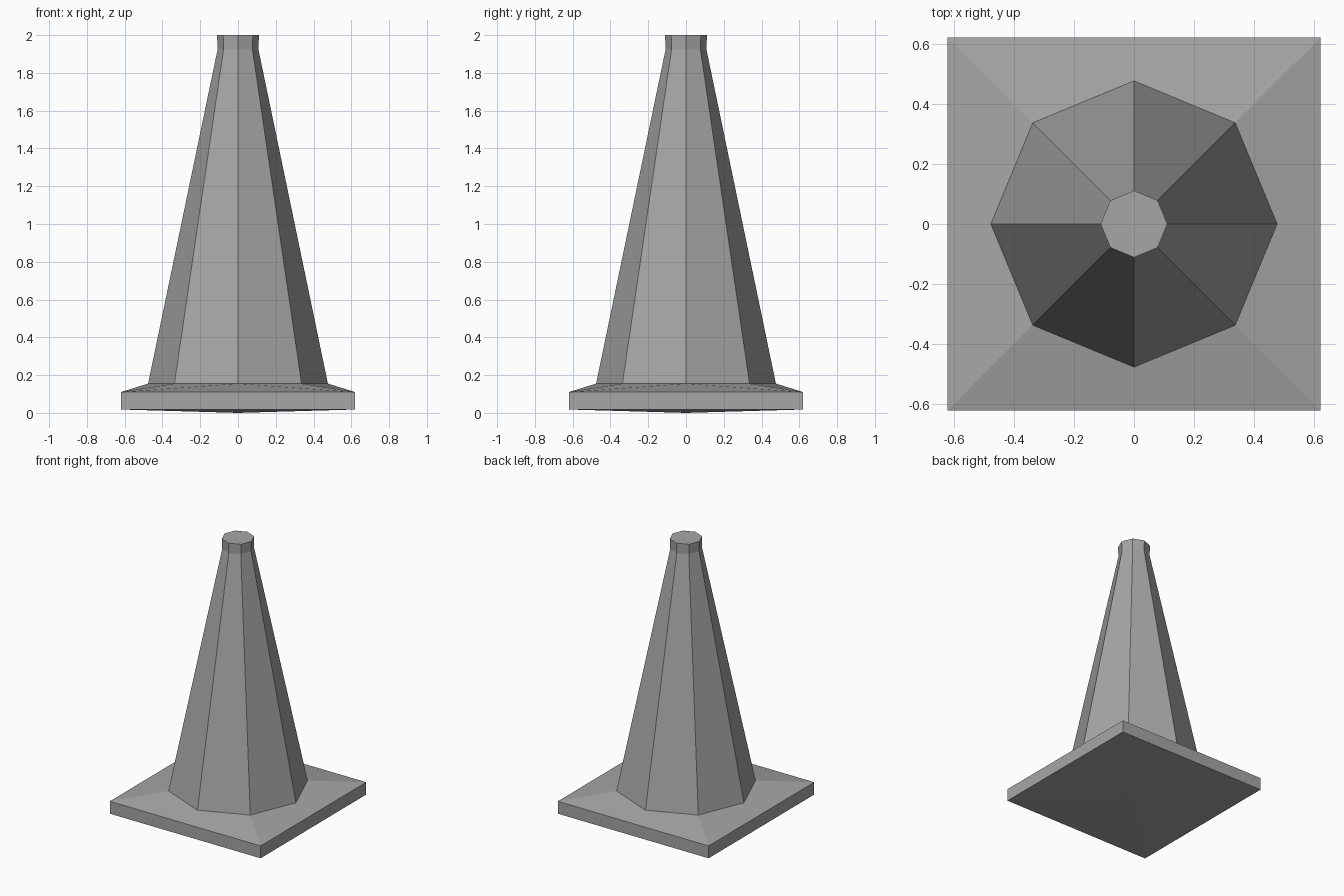
import bpy
import bmesh
from math import cos, sin, pi

cube = bpy.data.objects.get("Cube")
if cube:
    bpy.data.objects.remove(cube, do_unlink=True)

grey = bpy.data.materials.new("mid grey")
grey.use_nodes = True
colour = (0.38, 0.38, 0.38, 1)
grey.diffuse_color = colour
grey.node_tree.nodes["Principled BSDF"].inputs["Base Color"].default_value = colour

bm = bmesh.new()


def ring(sides, radius, z, turn=0.0):
    """Add a regular ring of vertices, counter-clockwise from above."""
    angles = [turn + 2 * pi * i / sides for i in range(sides)]
    return [bm.verts.new((radius * cos(a), radius * sin(a), z)) for a in angles]


def bridge(low, high):
    """Join two rings of the same size with outward-facing quads."""
    n = len(low)
    for i in range(n):
        j = (i + 1) % n
        bm.faces.new((low[i], low[j], high[j], high[i]))


# Square foot: slightly bulging underside and upright rim
half = 0.62
foot_low = ring(4, half * 2 ** 0.5, 0.018, pi / 4)
foot_high = ring(4, half * 2 ** 0.5, 0.11, pi / 4)
bridge(foot_low, foot_high)
centre = bm.verts.new((0, 0, 0))
for i in range(4):
    bm.faces.new((foot_low[(i + 1) % 4], foot_low[i], centre))

# Eight-sided cone with an upright collar and a closed tip
cone_low = ring(8, 0.476, 0.155)
cone_high = ring(8, 0.108, 1.925)
tip = ring(8, 0.111, 2.0)
bridge(cone_low, cone_high)
bridge(cone_high, tip)
bm.faces.new(tip)

# Sloping shoulders from the rim up to the cone, one per side
for i in range(4):
    k = 2 * i + 1
    inner = [cone_low[(k + s) % 8] for s in (2, 1, 0)]
    bm.faces.new([foot_high[i], foot_high[(i + 1) % 4]] + inner)

bm.normal_update()
mesh = bpy.data.meshes.new("traffic_cone")
bm.to_mesh(mesh)
bm.free()
mesh.materials.append(grey)
cone = bpy.data.objects.new("traffic_cone", mesh)
bpy.context.collection.objects.link(cone)
